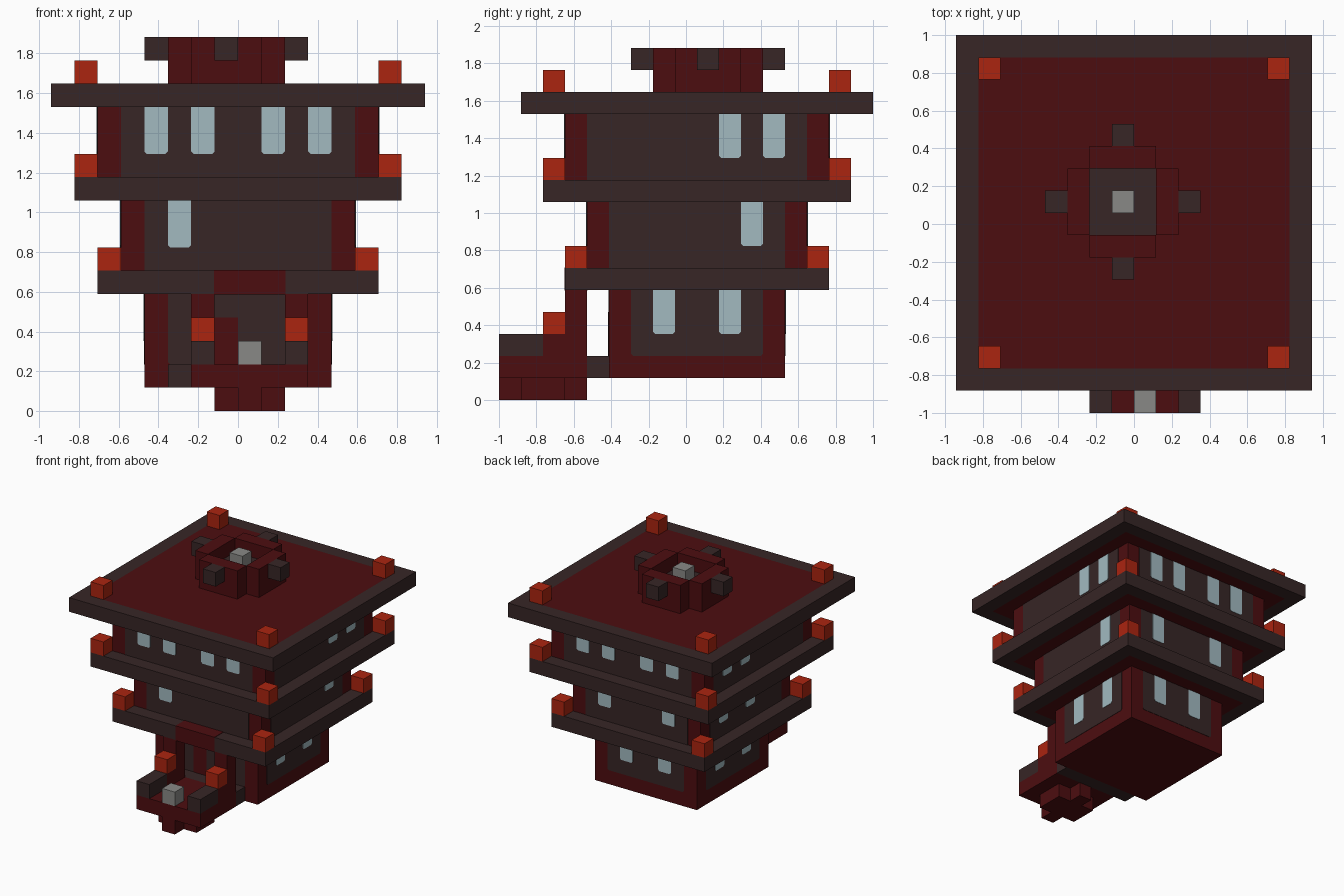
import bpy, bmesh
from mathutils import Vector

cube = bpy.data.objects.get("Cube")
if cube:
    bpy.data.objects.remove(cube, do_unlink=True)

U = 2 / 17  # edge of one block


def material(name, rgb):
    m = bpy.data.materials.new(name)
    m.use_nodes = True
    color = (*rgb, 1)
    m.diffuse_color = color
    m.node_tree.nodes["Principled BSDF"].inputs["Base Color"].default_value = color
    return m


RED = material("dark red", (0.073, 0.004, 0.005))
DARK = material("dark brown", (0.038, 0.019, 0.019))
ORANGE = material("orange red", (0.41, 0.018, 0.005))
GLASS = material("pale blue glass", (0.36, 0.49, 0.53))
GREY = material("stone grey", (0.25, 0.25, 0.24))


def world(i, j, k):
    return Vector(((i - 8) * U, (j - 8.5) * U, k * U))


def finish(name, bm, mat):
    bmesh.ops.recalc_face_normals(bm, faces=bm.faces)
    mesh = bpy.data.meshes.new(name)
    bm.to_mesh(mesh)
    bm.free()
    mesh.materials.append(mat)
    bpy.context.collection.objects.link(bpy.data.objects.new(name, mesh))


def blocks(name, mat, *boxes, grow=0):
    """Boxes given as (i0, i1, j0, j1, k0, k1) in block units."""
    bm = bmesh.new()
    for i0, i1, j0, j1, k0, k1 in boxes:
        lo, hi = world(i0, j0, k0), world(i1, j1, k1)
        verts = bmesh.ops.create_cube(bm, size=1)["verts"]
        for v in verts:
            for a in range(3):
                v.co[a] = hi[a] + grow if v.co[a] > 0 else lo[a] - grow
    finish(name, bm, mat)


def plate(name, mat, floor, side, a0, a1, k0, k1, thick, clip=0.0):
    """Thin wall plate with clipped lower corners on one side of a floor."""
    i0, i1, j0, j1 = floor
    outline = [(a0 + clip, k0), (a1 - clip, k0), (a1, k0 + clip),
               (a1, k1), (a0, k1), (a0, k0 + clip)]
    if clip == 0:
        outline = [(a0, k0), (a1, k0), (a1, k1), (a0, k1)]
    place = {"front": lambda a, k: world(a, j0, k),
             "back": lambda a, k: world(a, j1, k),
             "left": lambda a, k: world(i1, a, k),
             "right": lambda a, k: world(i0, a, k)}[side]
    normal = {"front": Vector((0, -1, 0)), "back": Vector((0, 1, 0)),
              "left": Vector((1, 0, 0)), "right": Vector((-1, 0, 0))}[side]
    bm = bmesh.new()
    face = bm.faces.new([bm.verts.new(place(a, k)) for a, k in outline])
    top = bmesh.ops.extrude_face_region(bm, geom=[face])["geom"]
    bmesh.ops.translate(bm, vec=normal * thick,
                        verts=[g for g in top if isinstance(g, bmesh.types.BMVert)])
    finish(name, bm, mat)


# Floors: inset, wall base and top, panel base, windows by side
FLOORS = {
    "ground": (4, 1, 5, 2, {"front": [], "back": [6, 9],
                            "left": [7, 10], "right": [7, 10]}),
    "middle": (3, 6, 9, 6, {"front": [5], "back": [5, 10],
                            "left": [11], "right": [8, 11]}),
    "upper": (2, 10, 13, 10, {"front": [4, 6, 9, 11], "back": [4, 6, 9, 11],
                              "left": [10, 12], "right": [10, 12]}),
}

for label, (n, k0, k1, panel_k, windows) in FLOORS.items():
    floor = (n, 16 - n, n + 1, 17 - n)
    blocks(f"{label}_floor_body", RED, (*floor, k0, k1))

    # Dark wall panels between the red corner posts, with windows
    for side, starts in windows.items():
        a, b = floor[:2] if side in ("front", "back") else floor[2:]
        plate(f"{label}_{side}_wall", DARK, floor, side, a + 1, b - 1,
              panel_k, k1, 0.003, 0.1 if panel_k > k0 else 0)
        for s in starts:
            plate(f"{label}_{side}_window", GLASS, floor, side, s, s + 1,
                  k1 - 2, k1, 0.006, 0.1)

    # Roof slab: red core inside a dark rim, two blocks wider than the floor
    a, b, c, d = n - 2, 18 - n, n - 1, 19 - n
    if label == "upper":
        a, b, c, d = 0, 16, 1, 17
    else:
        a, b, c, d = (2, 14, 3, 15) if label == "ground" else (1, 15, 2, 16)
    top = k1 + 1
    blocks(f"{label}_roof_core", RED, (a + 1, b - 1, c + 1, d - 1, k1, top))
    blocks(f"{label}_roof_rim", DARK,
           (a, b, c, c + 1, k1, top), (a, b, d - 1, d, k1, top),
           (a, a + 1, c + 1, d - 1, k1, top), (b - 1, b, c + 1, d - 1, k1, top))

    # Corner lanterns standing on the slab
    e = 1 if label == "upper" else 0
    blocks(f"{label}_corner_lanterns", ORANGE,
           *[(i, i + 1, j, j + 1, top, top + 1)
             for i in (a + e, b - 1 - e) for j in (c + e, d - 1 - e)])

# Entrance: door, red band over the porch, link to the building
plate("front_door", RED, (4, 12, 5, 13), "front", 7, 8, 2, 4, 0.006)
blocks("entrance_band", RED, (7, 10, 3, 4, 5, 6), grow=0.003)
blocks("porch_link", DARK, (5, 11, 4, 5, 1, 2))

# Porch deck on a cross-shaped foot
blocks("porch_foot", RED, (8, 9, 0, 4, 0, 1), (7, 8, 1, 3, 0, 1), (9, 10, 1, 3, 0, 1))
blocks("porch_deck", RED, (6, 11, 0, 4, 1, 2))
blocks("porch_stone", GREY, (8, 9, 0, 1, 2, 3))
for name, i in (("right", 6), ("left", 10)):
    blocks(f"porch_{name}_rail", DARK, (i, i + 1, 0, 2, 2, 3))
    blocks(f"porch_{name}_post", RED, (i, i + 1, 2, 3, 2, 3), (i, i + 1, 3, 4, 2, 5))
    blocks(f"porch_{name}_lantern", ORANGE, (i, i + 1, 2, 3, 3, 4))

# Rooftop basin: red ring, dark floor, grey centre and four side blocks
blocks("basin_ring", RED,
       (6, 9, 7, 8, 14, 16), (6, 9, 11, 12, 14, 16),
       (5, 6, 8, 11, 14, 16), (9, 10, 8, 11, 14, 16))
blocks("basin_floor", DARK, (6, 9, 8, 11, 14, 15))
blocks("basin_stone", GREY, (7, 8, 9, 10, 15, 16))
blocks("basin_side_blocks", DARK,
       *[(i, i + 1, j, j + 1, 15, 16) for i, j in ((7, 6), (7, 12), (4, 9), (10, 9))])
